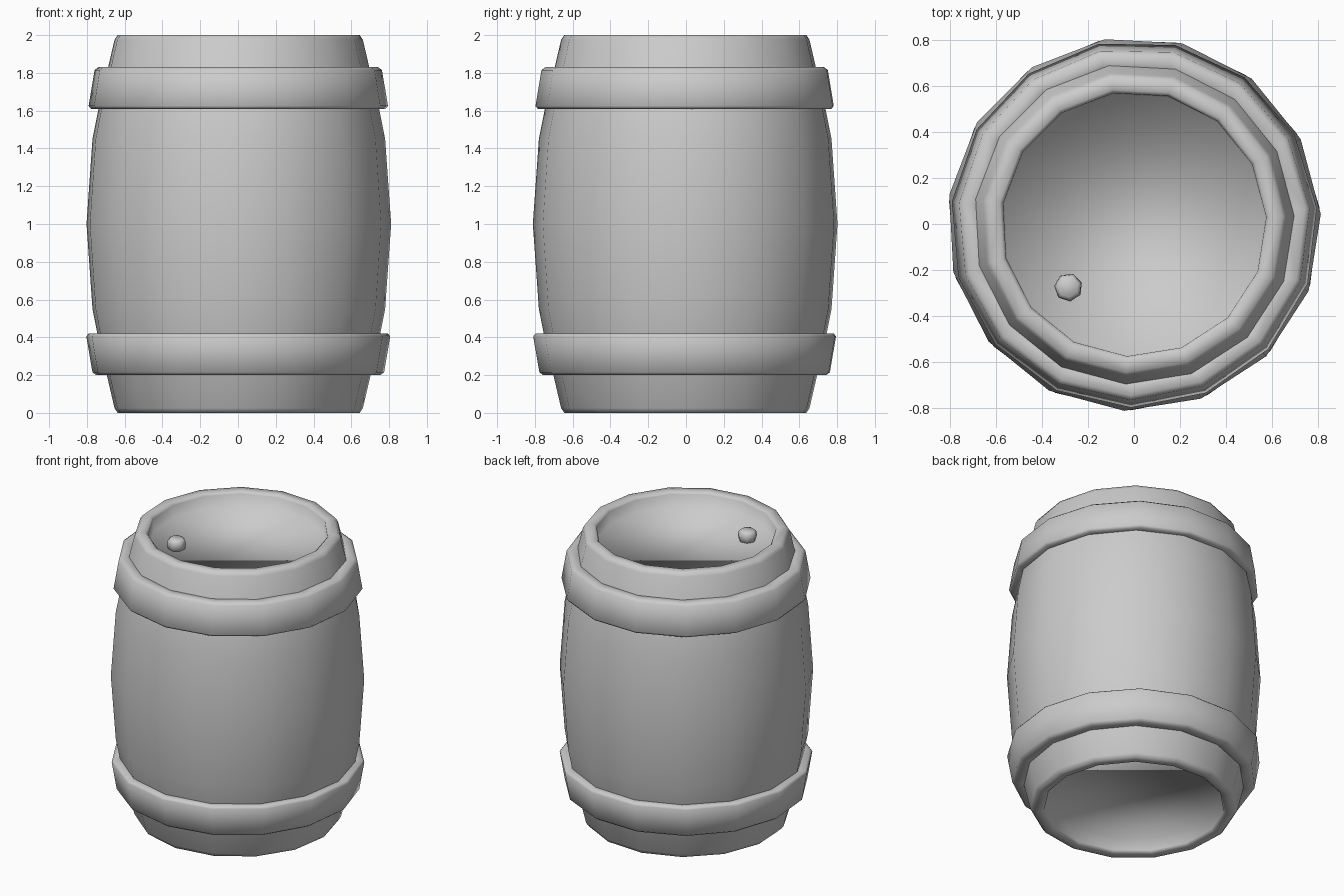
import bpy, bmesh, math

if "Cube" in bpy.data.objects:
    bpy.data.objects.remove(bpy.data.objects["Cube"])

SIDES = 15


def lathe(name, profile, phase, sides=SIDES, closed=False, caps=False, loc=(0, 0, 0)):
    """Revolve (radius, z) points around z into a low-poly, smooth-shaded ring."""
    bm = bmesh.new()
    rings = []
    for r, z in profile:
        angs = [math.radians(phase) + math.tau * i / sides for i in range(sides)]
        rings.append([bm.verts.new((r * math.cos(a), r * math.sin(a), z)) for a in angs])
    pairs = list(zip(rings, rings[1:]))
    if closed:
        pairs.append((rings[-1], rings[0]))
    for a, b in pairs:
        for i in range(sides):
            j = (i + 1) % sides
            bm.faces.new((a[i], a[j], b[j], b[i]))
    if caps:
        bm.faces.new(rings[0])
        bm.faces.new(rings[-1])
    bmesh.ops.recalc_face_normals(bm, faces=bm.faces)
    for f in bm.faces:
        f.smooth = True
    mesh = bpy.data.meshes.new(name)
    bm.to_mesh(mesh)
    bm.free()
    obj = bpy.data.objects.new(name, mesh)
    obj.location = loc
    bpy.context.collection.objects.link(obj)
    return obj


# Barrel body: bulging wall, rounded rims and recessed end lids
half = [(0.57, 0.90), (0.575, 0.985), (0.59, 1.0), (0.645, 1.0), (0.662, 0.975),
        (0.75, 0.60), (0.78, 0.45)]
upper = [(r, 1 + d) for r, d in half]
lower = [(r, 1 - d) for r, d in reversed(half)]
lathe("barrel_body", upper + [(0.812, 1.0)] + lower, -93, caps=True)

# Two hoops, mirrored around the middle
hoop = [(0.70, 0.60), (0.785, 0.595), (0.797, 0.61), (0.765, 0.80), (0.745, 0.815), (0.66, 0.815)]
lathe("upper_hoop", [(r, 1.015 + d) for r, d in hoop], -91, closed=True)
lathe("lower_hoop", [(r * 1.015, 1.015 - d) for r, d in hoop], -91, closed=True)

# Small bung on the top lid
lathe("bung", [(0.05, 1.88), (0.062, 1.93), (0.058, 1.955), (0.045, 1.97)], 20,
      sides=7, caps=True, loc=(-0.285, -0.275, 0))
